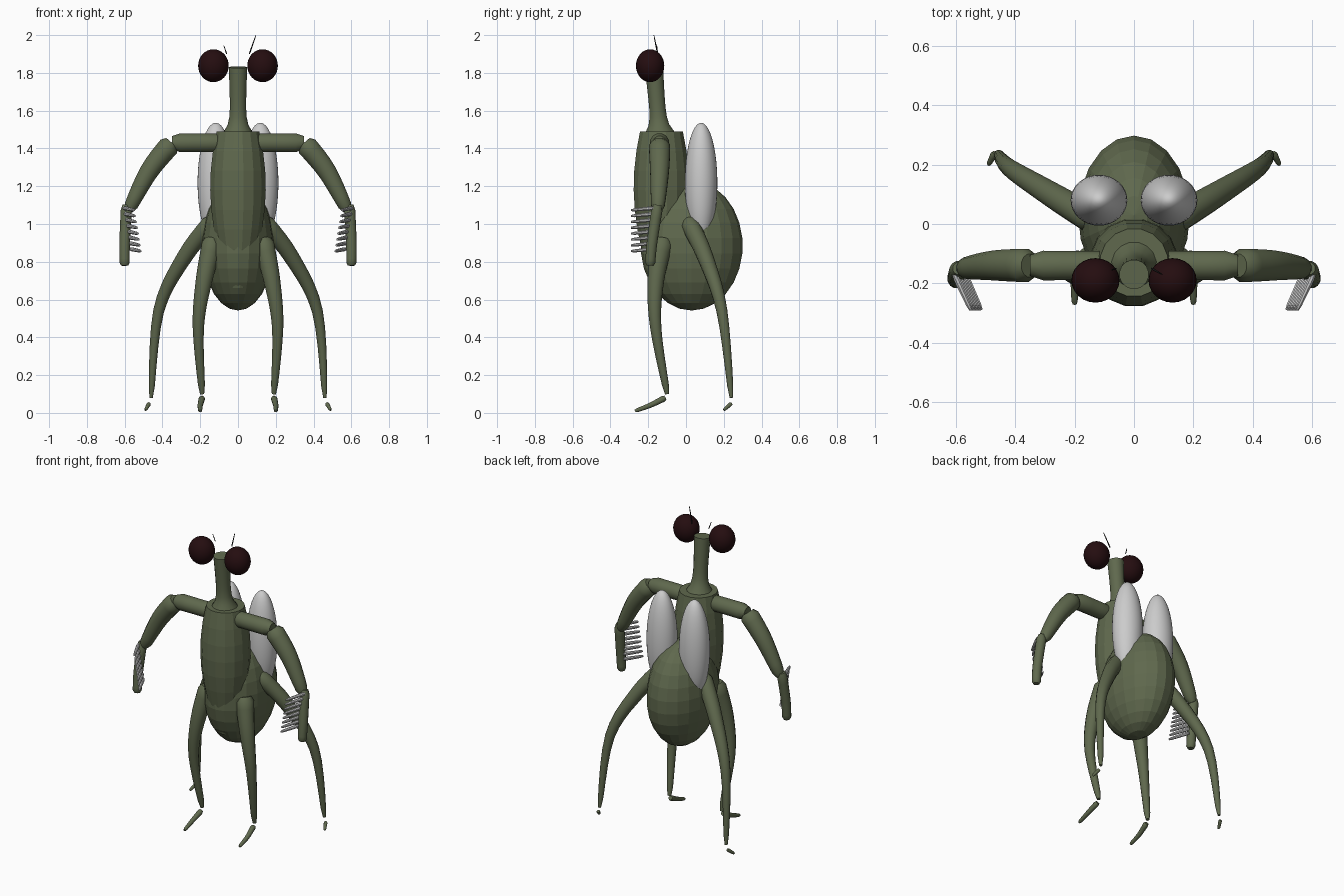
import bpy, bmesh, math
from mathutils import Vector, Matrix

cube = bpy.data.objects.get("Cube")
if cube:
    bpy.data.objects.remove(cube, do_unlink=True)


def material(name, red, green, blue):
    made = bpy.data.materials.new(name)
    made.use_nodes = True
    colour = (red, green, blue, 1)
    made.diffuse_color = colour
    made.node_tree.nodes["Principled BSDF"].inputs["Base Color"].default_value = colour
    return made


olive = material("olive green", 0.115, 0.14, 0.075)
grey = material("pale grey", 0.6, 0.6, 0.6)
maroon = material("dark maroon", 0.018, 0.004, 0.005)
black = material("antenna black", 0.01, 0.01, 0.01)


def finish(mesh, name, surface, smooth=True):
    """Turn a bmesh into a named, coloured and shaded object."""
    bmesh.ops.recalc_face_normals(mesh, faces=mesh.faces)
    data = bpy.data.meshes.new(name)
    mesh.to_mesh(data)
    mesh.free()
    data.materials.append(surface)
    part = bpy.data.objects.new(name, data)
    bpy.context.collection.objects.link(part)
    if smooth:
        bpy.ops.object.select_all(action='DESELECT')
        bpy.context.view_layer.objects.active = part
        part.select_set(True)
        bpy.ops.object.shade_smooth_by_angle(angle=math.radians(40))


def sweep(name, surface, centres, radii, sides=12, smooth=True):
    """Skin circles of the given radii strung along a line of centres."""
    mesh = bmesh.new()
    span = centres[-1] - centres[0]
    flattest = min(range(3), key=lambda axis: abs(span[axis]))
    reference = Vector([axis == flattest for axis in range(3)])
    rings = []
    for index, (centre, radius) in enumerate(zip(centres, radii)):
        ahead = centres[min(index + 1, len(centres) - 1)]
        behind = centres[max(index - 1, 0)]
        along = (ahead - behind).normalized()
        across = along.cross(reference).normalized()
        upward = along.cross(across)
        ring = []
        for step in range(sides):
            turn = math.tau * (step + 0.5) / sides
            offset = across * math.cos(turn) + upward * math.sin(turn)
            ring.append(mesh.verts.new(centre + offset * radius))
        rings.append(ring)
    for lower, upper in zip(rings, rings[1:]):
        for step in range(sides):
            before = step - 1
            mesh.faces.new((lower[before], lower[step], upper[step], upper[before]))
    mesh.faces.new(rings[0])
    mesh.faces.new(rings[-1])
    finish(mesh, name, surface, smooth)


def limb(name, surface, side, joints, thick, thin, bias=1, sides=12):
    """Tapered limb on a smooth path through its joints, mirrored by side."""
    points = [Vector((side * x, y, z)) for x, y, z in joints]
    padded = [points[0], *points, points[-1]]
    steps = 5
    centres = []
    for before, start, end, after in zip(padded, padded[1:], padded[2:], padded[3:]):
        leave, arrive = (end - before) / 2, (after - start) / 2
        for step in range(steps):
            t = step / steps
            ease = t * t * (3 - 2 * t)
            centres.append(start.lerp(end, ease)
                           + leave * t * (1 - t) ** 2 - arrive * t * t * (1 - t))
    centres.append(points[-1])
    last = len(centres) - 1
    radii = [thick + (thin - thick) * (index / last) ** bias for index in range(last + 1)]
    radii[0] *= 0.7
    radii[-1] *= 0.7
    sweep(name, surface, centres, radii, sides)


def ellipsoid(name, surface, centre, radii, segments=24, smooth=True):
    mesh = bmesh.new()
    placing = Matrix.Translation(centre) @ Matrix.Diagonal((*radii, 1))
    bmesh.ops.create_uvsphere(mesh, u_segments=segments, v_segments=segments * 2 // 3,
                              radius=1, matrix=placing)
    finish(mesh, name, surface, smooth)


# Abdomen, and a thorax that swells from its narrow base towards the shoulders
ellipsoid("abdomen", olive, (0, 0.03, 0.885), (0.19, 0.27, 0.343), 20, smooth=False)
levels = [index / 8 for index in range(9)]
sweep("thorax", olive,
      [Vector((0, -0.13, 0.66 + 0.83 * t)) for t in levels],
      [0.15 * math.sin(math.pi * (0.1 + 0.62 * t)) for t in levels], 16, smooth=False)

# Neck flaring out at its foot
sweep("neck", olive,
      [Vector((0, -0.14 - 0.03 * t, 1.48 + 0.35 * t)) for t in levels],
      [0.042 + 0.008 * t * t + 0.04 * (1 - t) ** 8 for t in levels], 16)

for side, tag in ((1, "left"), (-1, "right")):
    # Eyes and wing cases
    ellipsoid("eye_" + tag, maroon, (side * 0.13, -0.19, 1.838), (0.081, 0.075, 0.087))
    ellipsoid("wing_" + tag, grey, (side * 0.118, 0.08, 1.218), (0.096, 0.086, 0.318), 32)

    # Raised arms with hanging forearms
    limb("shoulder_" + tag, olive, side,
         [(0.06, -0.14, 1.43), (0.35, -0.14, 1.43)], 0.05, 0.052)
    limb("upper_arm_" + tag, olive, side,
         [(0.35, -0.14, 1.43), (0.47, -0.14, 1.28), (0.58, -0.15, 1.07)],
         0.058, 0.032, bias=2)
    limb("forearm_" + tag, olive, side,
         [(0.59, -0.15, 1.1), (0.6, -0.18, 0.9), (0.6, -0.19, 0.78)], 0.031, 0.027)

    # Comb of spines along each forearm
    for index in range(8):
        x, z = 0.605 - index * 0.005, 1.085 - index * 0.031
        limb(f"spine_{tag}_{index + 1}", grey, side,
             [(x, -0.17, z), (x - 0.055, -0.29, z - 0.012)], 0.012, 0.008, sides=8)

    # Front legs with long feet
    limb("front_leg_" + tag, olive, side,
         [(0.13, -0.12, 0.92), (0.18, -0.16, 0.7), (0.21, -0.16, 0.45), (0.19, -0.1, 0.1)],
         0.06, 0.016)
    limb("front_foot_" + tag, olive, side,
         [(0.19, -0.11, 0.08), (0.2, -0.19, 0.04), (0.2, -0.27, 0.01)], 0.018, 0.01)

    # Hind legs with short feet
    limb("hind_leg_" + tag, olive, side,
         [(0.13, 0.01, 1.02), (0.28, 0.1, 0.83), (0.42, 0.19, 0.54), (0.46, 0.24, 0.08)],
         0.05, 0.013, bias=1.5)
    limb("hind_foot_" + tag, olive, side,
         [(0.47, 0.24, 0.05), (0.49, 0.2, 0.015)], 0.012, 0.008)

# Hair-thin antennae, the right one shorter
limb("antenna_left", black, 1, [(0.06, -0.15, 1.9), (0.095, -0.17, 2)], 0.004, 0.002)
limb("antenna_right", black, -1, [(0.06, -0.15, 1.9), (0.075, -0.155, 1.945)], 0.003, 0.002)
